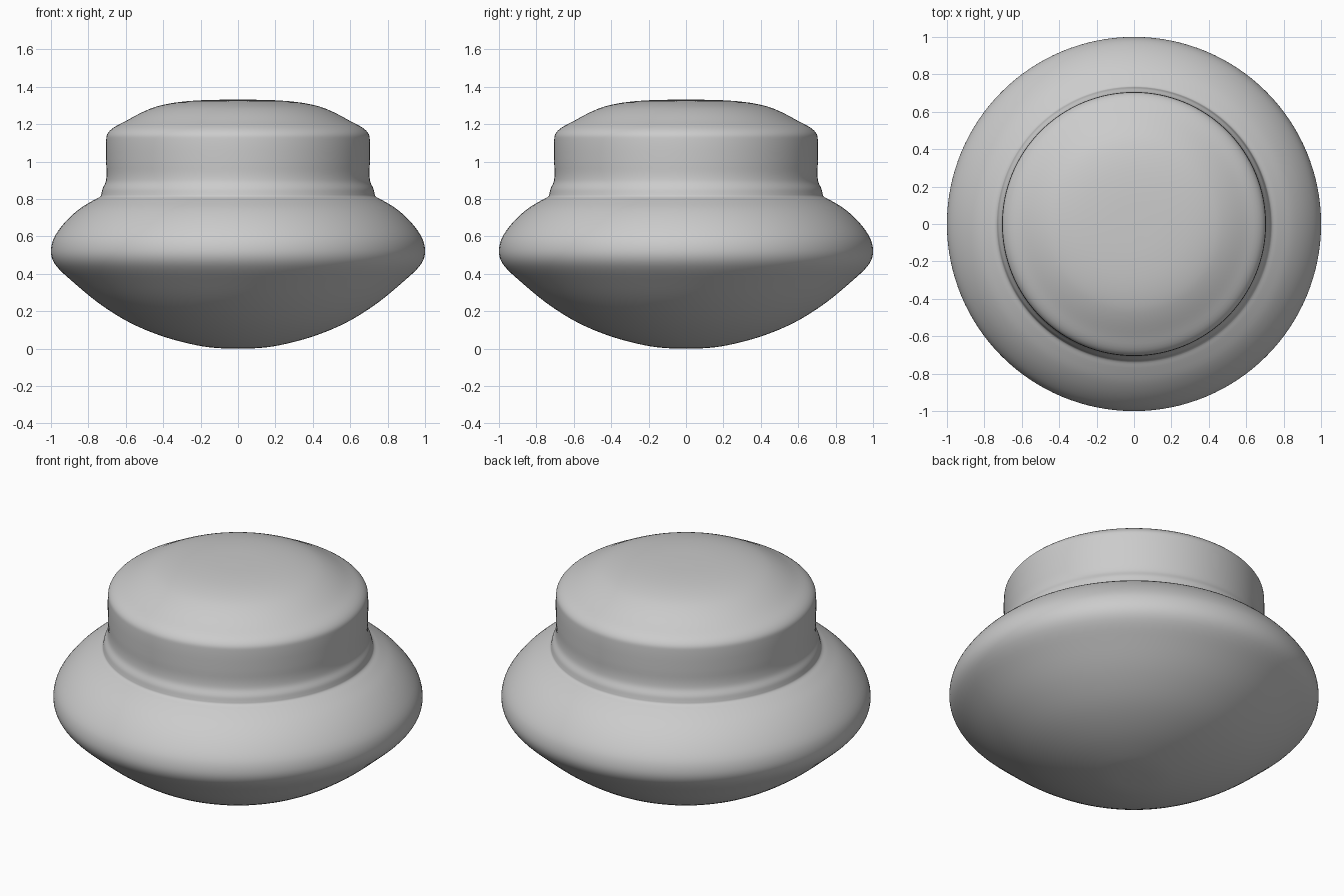
import bpy, bmesh, math
from mathutils import Vector

if "Cube" in bpy.data.objects:
    bpy.data.objects.remove(bpy.data.objects["Cube"])

SEGMENTS = 128


def smooth_profile(pts, steps=4):
    """Centripetal Catmull-Rom curve through the (radius, height) points."""
    p = [Vector(q) for q in pts]
    p = [2 * p[0] - p[1]] + p + [2 * p[-1] - p[-2]]
    out = []
    for a, b, c, d in zip(p, p[1:], p[2:], p[3:]):
        t1 = (b - a).length ** 0.5
        t2 = t1 + (c - b).length ** 0.5
        t3 = t2 + (d - c).length ** 0.5
        for i in range(steps):
            t = t1 + (t2 - t1) * i / steps
            ab, bc, cd = a.lerp(b, t / t1), b.lerp(c, (t - t1) / (t2 - t1)), c.lerp(d, (t - t2) / (t3 - t2))
            abc, bcd = ab.lerp(bc, t / t2), bc.lerp(cd, (t - t1) / (t3 - t1))
            out.append(abc.lerp(bcd, (t - t1) / (t2 - t1)))
    return out + [p[-2]]


def lathe(name, pts):
    bm = bmesh.new()
    verts = [bm.verts.new((max(q.x, 0), 0, q.y)) for q in smooth_profile(pts)]
    edges = [bm.edges.new(pair) for pair in zip(verts, verts[1:])]
    bmesh.ops.spin(bm, geom=verts + edges, cent=(0, 0, 0), axis=(0, 0, 1),
                   angle=math.tau, steps=SEGMENTS, use_duplicate=False)
    bmesh.ops.remove_doubles(bm, verts=bm.verts, dist=1e-5)
    bmesh.ops.recalc_face_normals(bm, faces=bm.faces)
    # The parts are open shells: make sure their faces point outwards
    if sum(f.normal.dot(f.calc_center_median() - Vector((0, 0, 0.7))) for f in bm.faces) < 0:
        bmesh.ops.reverse_faces(bm, faces=bm.faces)
    mesh = bpy.data.meshes.new(name)
    bm.to_mesh(mesh)
    bm.free()
    obj = bpy.data.objects.new(name, mesh)
    bpy.context.collection.objects.link(obj)
    bpy.ops.object.select_all(action='DESELECT')
    obj.select_set(True)
    bpy.context.view_layer.objects.active = obj
    bpy.ops.object.shade_smooth_by_angle(angle=math.radians(35))
    return obj


# Wide rounded body, from the base up to the shoulder
lathe("body", [(0, 0), (0.12, 0.004), (0.22, 0.018), (0.4, 0.065), (0.58, 0.14), (0.74, 0.24),
               (0.88, 0.355), (0.97, 0.44), (0.995, 0.485), (1.0, 0.53), (0.985, 0.59),
               (0.93, 0.67), (0.85, 0.745), (0.77, 0.795), (0.735, 0.815), (0.73, 0.83)])

# Flared collar, straight neck and domed top
lathe("neck_and_cap", [(0.73, 0.83), (0.724, 0.855), (0.708, 0.89), (0.703, 0.93), (0.705, 1.0),
                       (0.705, 1.11), (0.7, 1.145), (0.675, 1.175), (0.6, 1.217), (0.51, 1.265),
                       (0.44, 1.293), (0.34, 1.315), (0.2, 1.328), (0, 1.332)])
